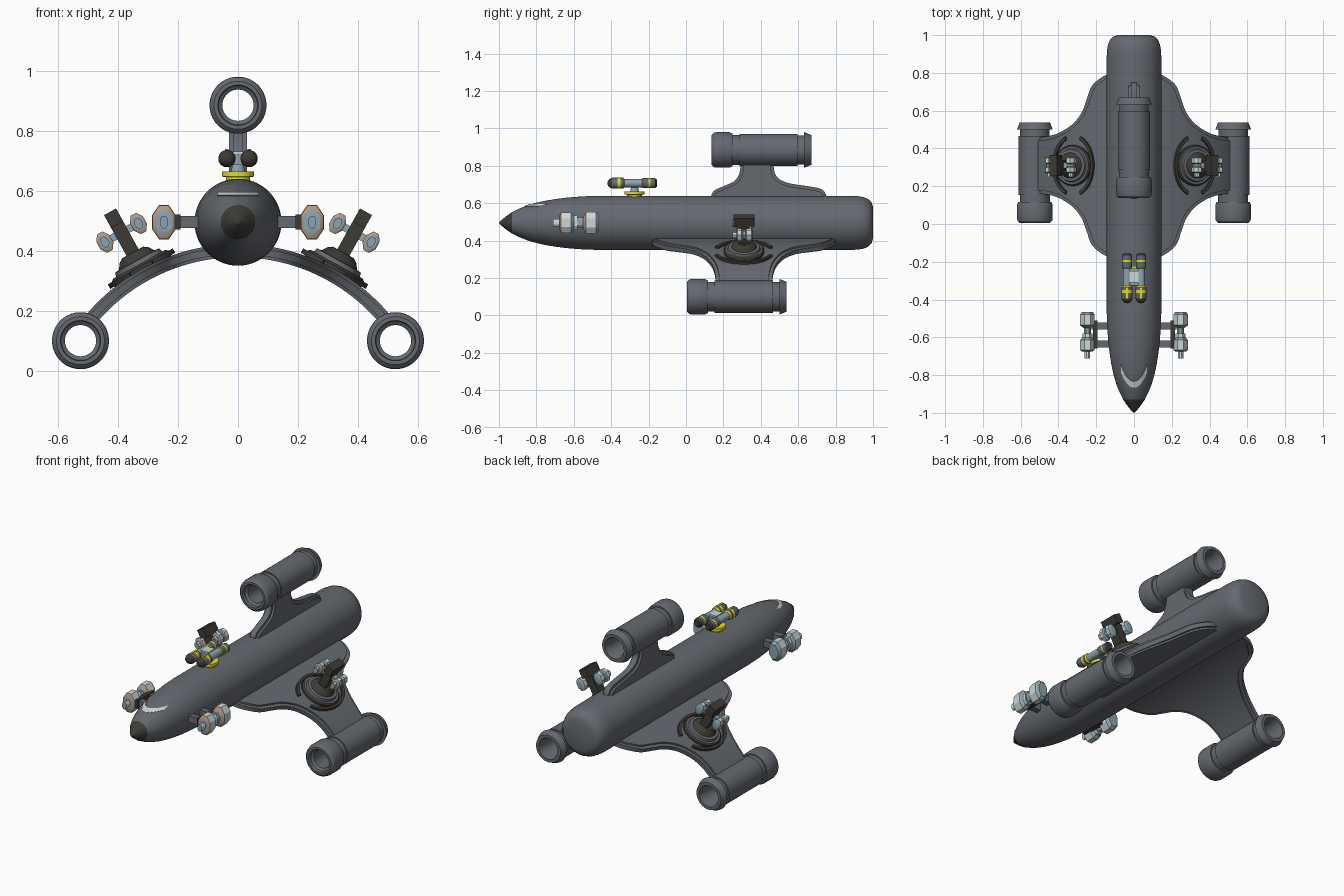
import bpy, bmesh, math
from mathutils import Matrix, Vector

if "Cube" in bpy.data.objects:
    bpy.data.objects.remove(bpy.data.objects["Cube"])

COLOURS = {
    "hull_grey": (.13, .142, .162), "dark_metal": (.047, .044, .036), "pale_metal": (.6, .68, .68),
    "steel_blue": (.27, .37, .44), "bright_yellow": (.75, .72, .02), "copper_trim": (.5, .31, .21),
}
MATS = {}
for n, c in COLOURS.items():
    MATS[n] = bpy.data.materials.new(n)
    MATS[n].diffuse_color = (*c, 1)
NAMES = list(COLOURS)
GREY, DARK, PALE, BLUE, YELLOW, COPPER = range(6)
T = Matrix.Translation


def make(name, verts, faces, mats, matrix=Matrix()):
    """Mesh object; mats is one colour index or one per face."""
    bm = bmesh.new()
    vs = [bm.verts.new(matrix @ Vector(v)) for v in verts]
    used = [mats] * len(faces) if isinstance(mats, int) else mats
    slots = sorted(set(used))
    for f, m in zip(faces, used):
        bm.faces.new([vs[i] for i in f]).material_index = slots.index(m)
    bmesh.ops.remove_doubles(bm, verts=bm.verts, dist=1e-5)
    bmesh.ops.recalc_face_normals(bm, faces=bm.faces)
    me = bpy.data.meshes.new(name)
    bm.to_mesh(me)
    bm.free()
    for s in slots:
        me.materials.append(MATS[NAMES[s]])
    ob = bpy.data.objects.new(name, me)
    bpy.context.collection.objects.link(ob)
    return ob


def lathe(name, profile, mat, matrix, segs=48, closed=False, arc=None):
    """Spin (height, radius[, colour]) points round local z."""
    a0, a1 = arc or (0, 2 * math.pi)
    n = segs + 1 if arc else segs
    off = math.pi / segs if not arc else 0
    verts = [(p[1] * math.cos(off + a0 + (a1 - a0) * j / segs),
              p[1] * math.sin(off + a0 + (a1 - a0) * j / segs), p[0]) for p in profile for j in range(n)]
    faces, mats = [], []
    k = len(profile)
    for i in range(k if closed else k - 1):
        for j in range(segs):
            b, c = (i + 1) % k * n, (j + 1) % n
            faces.append((i * n + j, i * n + c, b + c, b + j))
            mats.append(profile[i][2] if len(profile[i]) > 2 else mat)
    if not closed:
        faces += [tuple(range(n)), tuple(range((k - 1) * n, k * n))]
        mats += [mats[0], mats[-1]]
    elif arc:
        faces += [tuple(i * n for i in range(k)), tuple(i * n + n - 1 for i in range(k))]
        mats += [mat, mat]
    return make(name, verts, faces, mats, matrix)


def box(name, centre, size, mat, matrix=Matrix()):
    v = [[centre[i] + size[i] * (b >> i & 1) - size[i] / 2 for i in range(3)] for b in range(8)]
    f = [(0, 1, 3, 2), (4, 5, 7, 6), (0, 1, 5, 4), (2, 3, 7, 6), (0, 2, 6, 4), (1, 3, 7, 5)]
    return make(name, v, f, mat, matrix)


def along_y(x, y, z, sx=1, sz=1):
    return T((x, y, z)) @ Matrix.Rotation(-math.pi / 2, 4, 'X') @ Matrix.Diagonal((sx, sz, 1, 1))


def spline(pts, steps=5):
    """Catmull-Rom through 2D points."""
    p = [Vector(q) for q in pts]
    p = [2 * p[0] - p[1]] + p + [2 * p[-1] - p[-2]]
    out = []
    for i in range(1, len(p) - 2):
        a, b, c, d = p[i - 1:i + 3]
        for k in range(steps):
            t = k / steps
            out.append(.5 * (2 * b + (c - a) * t + (2 * a - 5 * b + 4 * c - d) * t * t + (3 * b - a - 3 * c + d) * t ** 3))
    return out + [p[-2]]


def plate(name, low, high, rim, thick, thin, place):
    """Slab between two (s, y) outlines, with a stepped thinner rim."""
    def inset(o, sign):
        res = []
        for i, q in enumerate(o):
            d = (o[min(i + 1, len(o) - 1)] - o[max(i - 1, 0)]).normalized()
            res.append(q + sign * rim * Vector((-d.y, d.x)))
        res[0].x, res[-1].x = o[0].x, o[-1].x
        return res
    li, hi = inset(low, 1), inset(high, -1)
    verts, faces = [], []
    for a, b, c, d in zip(low, li, hi, high):
        ring = [(a, thin), (b, thin), (b, thick), (c, thick), (c, thin), (d, thin)]
        ring += [(q, -h) for q, h in reversed(ring)]
        verts += [place(q.x, q.y, h) for q, h in ring]
    for i in range(len(low) - 1):
        for j in range(12):
            k = (j + 1) % 12
            faces.append((i * 12 + j, i * 12 + k, i * 12 + 12 + k, i * 12 + 12 + j))
    n = len(verts)
    faces += [tuple(range(12)), tuple(range(n - 12, n))]
    return make(name, verts, faces, GREY)


# fuselage and nose
AXIS = .495
nose = [(-.93, .057), (-.89, .077), (-.85, .093), (-.8, .108), (-.75, .119), (-.7, .127), (-.64, .135), (-.55, .142), (-.46, .145)]
tail = [(.88, .145), (.92, .143), (.95, .138), (.975, .127), (.992, .11), (1, .085), (1, 0)]
lathe("fuselage", nose + tail, GREY, along_y(0, 0, AXIS), 64)
lathe("nose_tip", [(-1, 0), (-.995, .008), (-.965, .033), (-.93, .0575), (-.925, .03)], DARK, along_y(0, 0, AXIS), 64)


def hull_y(r):
    for (y0, r0), (y1, r1) in zip(nose, nose[1:]):
        if r <= r1:
            return y0 + (y1 - y0) * (r - r0) / (r1 - r0)


# cockpit slit: thin strip following the nose
N = 20
sv, sf = [], []
for i in range(N + 1):
    x = -.068 + .136 * i / N
    for z, d in ((.088, .004), (.099, .004), (.099, -.004), (.088, -.004)):
        sv.append((x, hull_y(math.hypot(x, z)) - d, AXIS + z + d * .5))
    if i < N:
        sf += [(i * 4 + j, i * 4 + (j + 1) % 4, i * 4 + 4 + (j + 1) % 4, i * 4 + 4 + j) for j in range(4)]
make("cockpit_slit", sv, sf, [COPPER if i % 4 == 1 else PALE for i in range(len(sf))])

# arched wing
ARC_R, ARC_Z = .64, -.24


def on_arc(x, y, d):
    a = x / .5 * math.asin(.5 / ARC_R)
    return ((ARC_R + d) * math.sin(a), .31 + y, ARC_Z + (ARC_R + d) * math.cos(a))


half = [(0, .49), (.1, .488), (.15, .465), (.195, .42), (.22, .35), (.245, .28), (.29, .22), (.36, .175), (.43, .155), (.5, .15)]
right = spline(half)
outline = [Vector((-p.x, p.y)) for p in reversed(right[1:])] + right
plate("arched_wing", [Vector((p.x, -p.y)) for p in outline], outline, .018, .022, .012, on_arc)

# dorsal fin
front = spline([(.58, .13), (.64, .135), (.67, .155), (.695, .21), (.72, .26), (.76, .285), (.83, .295)])
back = spline([(.58, .755), (.64, .75), (.675, .725), (.69, .66), (.71, .54), (.75, .48), (.83, .465)])
plate("dorsal_fin", front, back, .016, .03, .017, lambda s, y, d: (d, y, s))

# engine tubes
tube = [(0, .08), (.012, .092), (.025, .095), (.095, .095), (.112, .088), (.112, .08), (.148, .08), (.148, .086),
        (.46, .086), (.46, .078), (.495, .078), (.495, .095), (.533, .08), (.533, .062), (.5, .052), (.03, .052), (.02, .065), (0, .067)]
for name, x, y, z in (("top_engine", 0, .137, .885), ("left_engine", -.525, .005, .1), ("right_engine", .525, .005, .1)):
    lathe(name, tube, GREY, along_y(x, y, z), 48, closed=True)

for s, side in ((-1, "left"), (1, "right")):
    flip = Matrix.Diagonal((s, 1, 1, 1))

    # side cannon by the nose
    cannon = [(-.712, .012, BLUE), (-.712, .022, PALE), (-.675, .022, BLUE), (-.675, .045, COPPER), (-.668, .06, PALE),
              (-.615, .06, BLUE), (-.6, .042, PALE), (-.58, .042, BLUE), (-.58, .03, BLUE), (-.55, .03, BLUE),
              (-.545, .045, COPPER), (-.535, .062, PALE), (-.48, .062, BLUE), (-.465, .045, BLUE), (-.465, .02, BLUE)]
    lathe(side + "_cannon", cannon, PALE, flip @ along_y(.247, 0, AXIS, .68, 1), 8)
    for i, y in enumerate((-.635, -.54)):
        box(f"{side}_cannon_strut_{i}", (s * .175, y, AXIS), (.1, .035, .04), GREY)
    box(side + "_cannon_plate", (s * .205, -.585, AXIS), (.025, .15, .05), DARK)

    # wing turret, standing along the wing normal
    a = math.radians(29)
    M = flip @ T((.66 * math.sin(a), .31, ARC_Z + .66 * math.cos(a))) @ Matrix.Rotation(a, 4, 'Y')
    for i in (0, 1):
        mid = i * math.pi
        lathe(f"{side}_turret_rail_{i}", [(-.005, .145), (.012, .145), (.012, .165), (-.005, .165)], DARK,
              M @ Matrix.Diagonal((.75, 1, 1, 1)), 24, closed=True, arc=(mid - 1.2, mid + 1.2))
    base = [(-.03, .108, DARK), (.012, .108, DARK), (.02, .1, GREY), (.02, .088, GREY), (.034, .084, GREY),
            (.036, .068, DARK), (.055, .055, DARK), (.065, .04, DARK), (.065, 0, DARK)]
    lathe(side + "_turret_base", base, DARK, M, 40)
    box(side + "_turret_post", (0, 0, .12), (.046, .06, .13), DARK, M)
    box(side + "_turret_head", (0, 0, .195), (.046, .11, .05), DARK, M)
    box(side + "_turret_axle", (0, 0, .14), (.12, .03, .025), BLUE, M)
    gun = [(-.062, .01, BLUE), (-.062, .02, PALE), (-.04, .02, BLUE), (-.04, .028, COPPER), (-.035, .038, PALE), (-.012, .038, BLUE),
           (-.006, .028, BLUE), (.008, .028, BLUE), (.014, .038, PALE), (.04, .038, BLUE), (.046, .026, BLUE), (.046, 0, BLUE)]
    for i in (-1, 1):
        lathe(f"{side}_turret_gun_{'inner' if i < 0 else 'outer'}", gun, PALE, M @ along_y(i * .064, 0, .14, .7, 1), 8)

    # twin barrel of the top gun
    barrel = [(-.42, 0, DARK), (-.418, .012, DARK), (-.41, .022, DARK), (-.395, .029, GREY), (-.365, .029, YELLOW), (-.35, .029, GREY),
              (-.335, .029, YELLOW), (-.328, .022, BLUE), (-.235, .022, YELLOW), (-.232, .027, GREY), (-.2, .027, YELLOW),
              (-.19, .027, GREY), (-.165, .027, DARK), (-.155, .018, DARK), (-.155, 0, DARK)]
    lathe(side + "_top_gun_barrel", barrel, GREY, along_y(s * .037, 0, .707), 20)
    box(side + "_top_gun_stripe", (s * .037, -.365, .736), (.012, .06, .005), YELLOW)

# top gun mount
lathe("top_gun_base", [(.62, .04), (.645, .04, YELLOW), (.647, .054, YELLOW), (.664, .054, YELLOW), (.664, 0, YELLOW)], YELLOW, T((0, -.275, 0)), 32)
lathe("top_gun_post", [(.66, .025), (.69, .018)], BLUE, T((0, -.275, 0)), 16)
box("top_gun_cradle", (0, -.28, .703), (.07, .09, .036), BLUE)
box("top_gun_cap", (0, -.28, .724), (.05, .06, .012), PALE)

# smooth shading with sharp edges kept
for ob in bpy.context.collection.objects:
    ob.select_set(True)
    bpy.context.view_layer.objects.active = ob
bpy.ops.object.shade_smooth_by_angle(angle=math.radians(30))

for m in bpy.data.materials:
    if m.users and not m.is_grease_pencil:
        m.use_nodes = True
        m.node_tree.nodes["Principled BSDF"].inputs["Base Color"].default_value = m.diffuse_color
